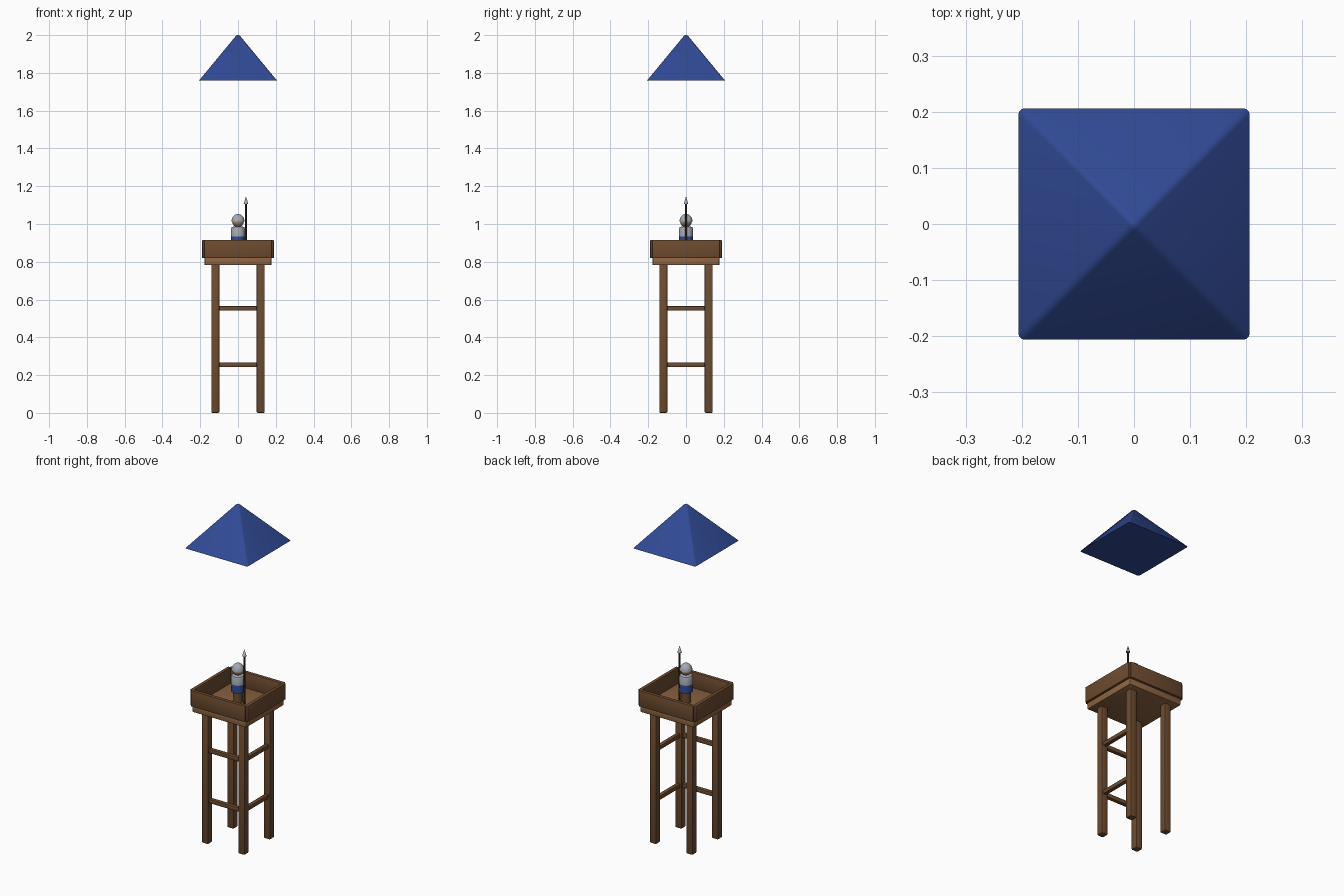
import bpy, bmesh, math

if "Cube" in bpy.data.objects:
    bpy.data.objects.remove(bpy.data.objects["Cube"])


def mat(name, rgb):
    m = bpy.data.materials.new(name)
    m.diffuse_color = (*rgb, 1)
    m.use_nodes = True
    m.node_tree.nodes["Principled BSDF"].inputs["Base Color"].default_value = m.diffuse_color
    return m


WOOD = mat("brown wood", (0.156, 0.071, 0.029))
PLANK = mat("light wood", (0.27, 0.13, 0.055))
DARK = mat("dark wood", (0.06, 0.03, 0.015))
BLUE = mat("blue", (0.030, 0.068, 0.30))
STEEL = mat("steel", (0.38, 0.41, 0.46))
SKIN = mat("skin", (0.42, 0.23, 0.14))


def finish(name, bm, material, smooth=True):
    bmesh.ops.recalc_face_normals(bm, faces=bm.faces)
    me = bpy.data.meshes.new(name)
    bm.to_mesh(me)
    bm.free()
    me.materials.append(material)
    ob = bpy.data.objects.new(name, me)
    bpy.context.collection.objects.link(ob)
    if smooth:
        bpy.ops.object.select_all(action='DESELECT')
        ob.select_set(True)
        bpy.context.view_layer.objects.active = ob
        bpy.ops.object.shade_smooth_by_angle(angle=math.radians(35))
    return ob


def box(name, lo, hi, material, bevel=0.003):
    bm = bmesh.new()
    bmesh.ops.create_cube(bm, size=1)
    for v in bm.verts:
        for i in range(3):
            v.co[i] = (lo[i] + hi[i]) / 2 + v.co[i] * (hi[i] - lo[i])
    bmesh.ops.bevel(bm, geom=bm.edges[:], offset=bevel, segments=2,
                    profile=0.5, affect='EDGES')
    return finish(name, bm, material)


def lathe(name, profile, material, x=0, sides=24):
    """Turn an (r, z) profile around a vertical axis at x."""
    bm = bmesh.new()
    pts = [bm.verts.new((r, 0, z)) for r, z in profile]
    edges = [bm.edges.new(p) for p in zip(pts, pts[1:])]
    bmesh.ops.spin(bm, geom=pts + edges, cent=(0, 0, 0), axis=(0, 0, 1),
                   angle=math.tau, steps=sides)
    bmesh.ops.remove_doubles(bm, verts=bm.verts, dist=1e-5)
    bmesh.ops.translate(bm, verts=bm.verts, vec=(x, 0, 0))
    return finish(name, bm, material)


# four posts
for sx in (-1, 1):
    for sy in (-1, 1):
        x, y = 0.12 * sx, 0.12 * sy
        box("tower_leg", (x - 0.021, y - 0.021, 0), (x + 0.021, y + 0.021, 0.79),
            WOOD, 0.006)

# braces, on the front and right sides only
for z in (0.255, 0.553):
    box("front_brace", (-0.12, -0.132, z - 0.012), (0.12, -0.108, z + 0.012), WOOD)
    box("right_brace", (0.108, -0.12, z - 0.012), (0.132, 0.12, z + 0.012), WOOD)

# platform and parapet walls
box("platform", (-0.177, -0.177, 0.782), (0.177, 0.177, 0.822), PLANK, 0.004)
for s in (-1, 1):
    a, b = sorted((0.169 * s, 0.19 * s))
    box("parapet_front_back", (-0.179, a, 0.82), (0.179, b, 0.915), WOOD)
    box("parapet_side", (a, -0.179, 0.82), (b, 0.179, 0.915), WOOD)

# floating pyramid roof with softened ridges
bm = bmesh.new()
base = [bm.verts.new((0.206 * sx, 0.206 * sy, 0))
        for sx, sy in ((-1, -1), (1, -1), (1, 1), (-1, 1))]
apex = bm.verts.new((0, 0, 0.24))
bm.faces.new(base[::-1])
for i in range(4):
    bm.faces.new((base[i], base[(i + 1) % 4], apex))
bmesh.ops.bevel(bm, geom=list(apex.link_edges), offset=0.009, segments=3,
                profile=0.5, affect='EDGES')
top = max(v.co.z for v in bm.verts)
for v in bm.verts:
    v.co.z = 1.76 + v.co.z * 0.24 / top
finish("roof", bm, BLUE)

# guard
lathe("guard_legs", [(0, 0.82), (0.026, 0.82), (0.026, 0.895), (0, 0.895)], WOOD)
lathe("guard_tunic", [(0, 0.888), (0.037, 0.888), (0.036, 0.94), (0, 0.94)], BLUE)
lathe("guard_breastplate", [(0, 0.935), (0.037, 0.935), (0.037, 0.974),
                            (0.033, 0.983), (0.024, 0.987), (0, 0.987)], STEEL)
lathe("guard_head", [(0.031 * math.sin(math.pi * i / 12),
                      1.014 - 0.031 * math.cos(math.pi * i / 12))
                     for i in range(13)], SKIN)
lathe("guard_helmet", [(0, 1.012)] + [(0.035 * math.cos(math.pi * i / 16),
                                       1.012 + 0.041 * math.sin(math.pi * i / 16))
                                      for i in range(9)], STEEL)

# spear
lathe("spear_shaft", [(0, 0.82), (0.005, 0.82), (0.005, 1.11), (0, 1.11)],
      DARK, x=0.042, sides=10)
lathe("spear_tip", [(0, 1.106), (0.012, 1.106), (0, 1.147)], STEEL, x=0.042, sides=10)
